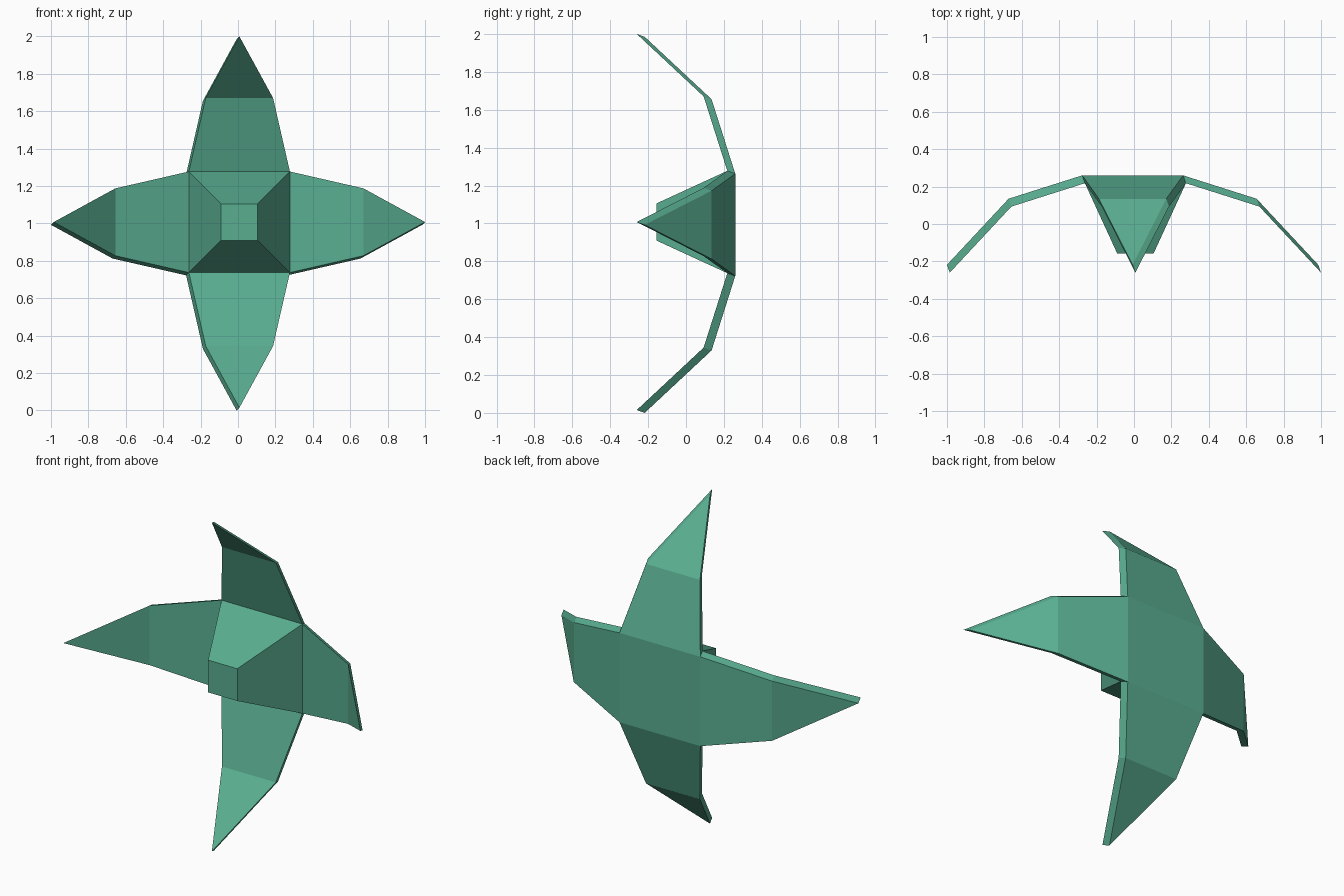
import bpy, bmesh
from mathutils import Matrix, Vector

if "Cube" in bpy.data.objects:
    bpy.data.objects.remove(bpy.data.objects["Cube"])

SHIFT = 0.0075                      # half of the sheet's sideways slant
FRONT = Vector((SHIFT, 0, 1 + SHIFT))
BACK_OFFSET = Vector((-2 * SHIFT, 0.042, -2 * SHIFT))

green = bpy.data.materials.new("green")
green.diffuse_color = (0.10, 0.42, 0.28, 1)
green.use_nodes = True
green.node_tree.nodes["Principled BSDF"].inputs["Base Color"].default_value = green.diffuse_color


def finish(bm, name):
    bmesh.ops.remove_doubles(bm, verts=bm.verts, dist=1e-4)
    bmesh.ops.recalc_face_normals(bm, faces=bm.faces)
    mesh = bpy.data.meshes.new(name)
    bm.to_mesh(mesh)
    bm.free()
    mesh.materials.append(green)
    obj = bpy.data.objects.new(name, mesh)
    bpy.context.collection.objects.link(obj)
    return obj


# Petals: one bent sheet of four petals around a square, slanted into thickness
HALF, BASE_Y = 0.27, 0.218
bm = bmesh.new()
for i in range(4):
    turn = Matrix.Rotation(i * 1.5707963268, 4, 'Y')
    v = [bm.verts.new(FRONT + turn @ Vector(p)) for p in (
        (-HALF, BASE_Y, HALF), (HALF, BASE_Y, HALF),
        (0.18, 0.093, 0.663), (-0.18, 0.093, 0.663),
        (0, -0.26, 0.9925))]
    bm.faces.new(v[:4])
    bm.faces.new((v[3], v[2], v[4]))
bm.faces.new([bm.verts.new(FRONT + Vector((x * HALF, BASE_Y, z * HALF)))
              for x, z in ((-1, -1), (1, -1), (1, 1), (-1, 1))])
bmesh.ops.remove_doubles(bm, verts=bm.verts, dist=1e-4)
bmesh.ops.recalc_face_normals(bm, faces=bm.faces)
ext = bmesh.ops.extrude_face_region(bm, geom=bm.faces[:], use_keep_orig=True)
bmesh.ops.translate(bm, vec=BACK_OFFSET,
                    verts=[g for g in ext["geom"] if isinstance(g, bmesh.types.BMVert)])
finish(bm, "petals")

# Flower centre: square frustum pointing forward
bm = bmesh.new()
rings = [[bm.verts.new(FRONT + Vector((x * h, y, z * h)))
          for x, z in ((-1, -1), (1, -1), (1, 1), (-1, 1))]
         for h, y in ((HALF, BASE_Y), (0.0975, -0.157))]
for i in range(4):
    j = (i + 1) % 4
    bm.faces.new((rings[0][i], rings[0][j], rings[1][j], rings[1][i]))
for ring in rings:
    bm.faces.new(ring)
finish(bm, "flower_centre")
